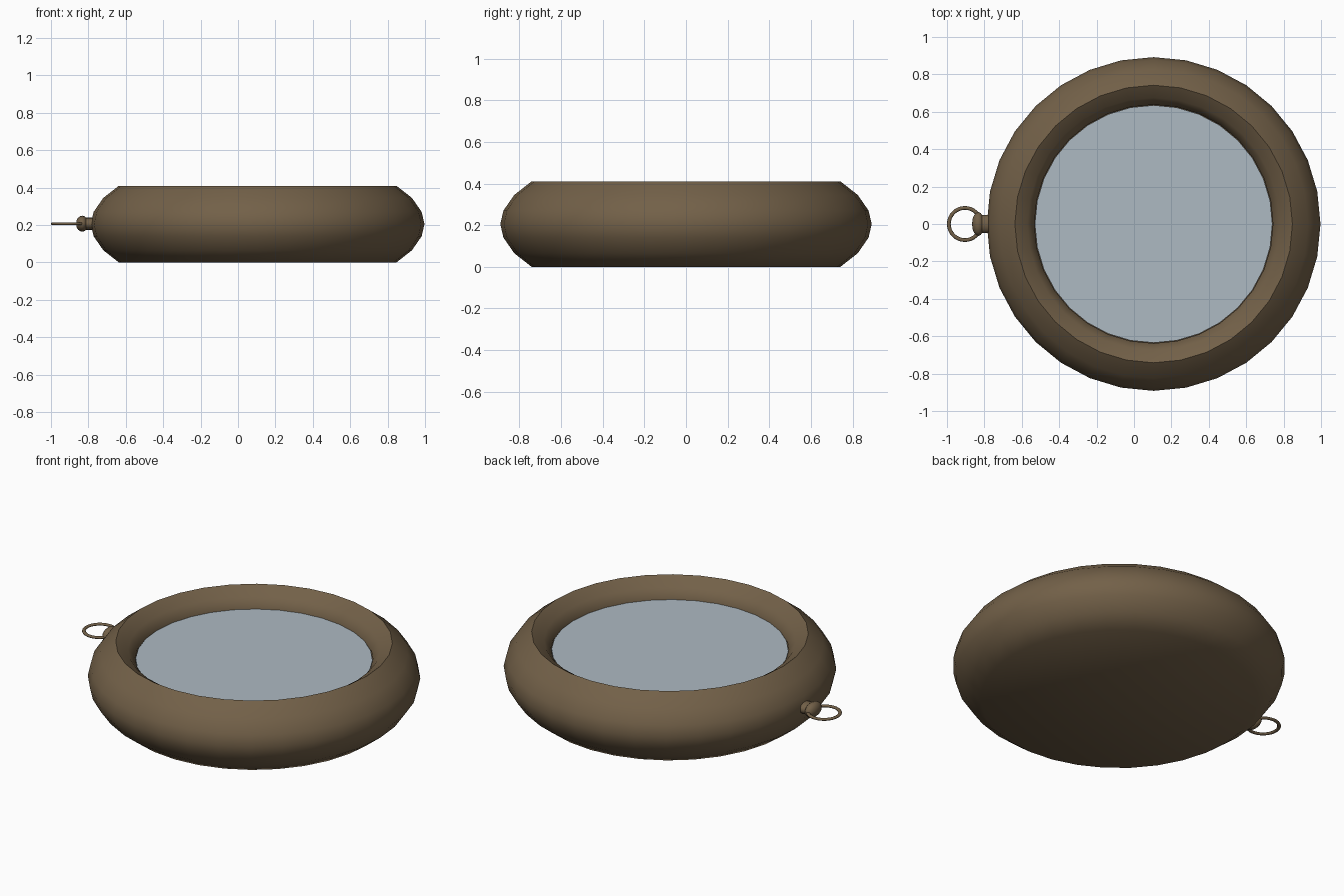
import bpy, math

if "Cube" in bpy.data.objects:
    bpy.data.objects.remove(bpy.data.objects["Cube"])

CX, MID = 0.105, 0.205   # case centre and mid height
SIDES = 32


def material(name, rgb):
    m = bpy.data.materials.new(name)
    m.diffuse_color = (*rgb, 1.0)
    m.use_nodes = True
    m.node_tree.nodes["Principled BSDF"].inputs["Base Color"].default_value = m.diffuse_color
    return m


brown = material("aged bronze", (0.17, 0.118, 0.065))
pale = material("pale glass", (0.42, 0.49, 0.545))


def lathe(name, profile, sides, mat, axis="Z", loc=(0, 0, 0), scale=(1, 1, 1), angle=60):
    """Revolve (radius, height) points; radius 0 makes a pole."""
    verts, faces, rings = [], [], []
    for r, h in profile:
        n = 1 if r == 0 else sides
        rings.append(range(len(verts), len(verts) + n))
        for i in range(n):
            a = 2 * math.pi * i / sides
            p = (r * math.cos(a), r * math.sin(a), h)
            if axis == "X":
                p = (p[2], p[0], p[1])
            verts.append(tuple(c * s + o for c, s, o in zip(p, scale, loc)))
    for a, b in zip(rings, rings[1:]):
        for i in range(sides):
            j = (i + 1) % sides
            if len(a) == 1:
                faces.append((a[0], b[j], b[i]))
            elif len(b) == 1:
                faces.append((a[i], a[j], b[0]))
            else:
                faces.append((a[i], a[j], b[j], b[i]))
    me = bpy.data.meshes.new(name)
    me.from_pydata(verts, [], faces)
    me.materials.append(mat)
    ob = bpy.data.objects.new(name, me)
    bpy.context.collection.objects.link(ob)
    smooth(ob, angle)
    return ob


def smooth(ob, angle):
    bpy.ops.object.select_all(action="DESELECT")
    ob.select_set(True)
    bpy.context.view_layer.objects.active = ob
    bpy.ops.object.shade_smooth_by_angle(angle=math.radians(angle))


# Rounded case: flat back, bulging side, sloping inner bezel, recessed floor
case_profile = [(0, 0), (0.742, 0), (0.825, 0.065), (0.877, 0.14), (0.892, MID),
                (0.877, 0.27), (0.825, 0.345), (0.742, 0.41),
                (0.675, 0.365), (0.638, 0.318), (0.638, 0.29), (0, 0.29)]
lathe("case", case_profile, SIDES, brown, loc=(CX, 0, 0))

# Glass dial cover
lathe("glass", [(0, 0.295), (0.635, 0.295), (0.635, 0.31), (0, 0.31)],
      SIDES, pale, loc=(CX, 0, 0), angle=30)

# Crown stem and flattened knob, pointing along -x
lathe("crown_stem", [(0, -0.83), (0.048, -0.83), (0.048, -0.74), (0, -0.74)],
      16, brown, "X", loc=(0, 0, 0.207), scale=(1, 1, 0.68), angle=40)
knob = [(0.064 * math.sin(math.pi * i / 8) if 0 < i < 8 else 0,
         -0.833 - 0.033 * math.cos(math.pi * i / 8)) for i in range(9)]
lathe("crown_knob", knob, 16, brown, "X", loc=(0, 0, 0.207), scale=(1, 1, 0.67))

# Hanging ring lying flat
bpy.ops.mesh.primitive_torus_add(location=(-0.904, 0, 0.207), major_radius=0.086,
                                 minor_radius=0.010, major_segments=32, minor_segments=10)
ring = bpy.context.object
ring.name = "hanging_ring"
ring.scale.z = 0.75
ring.data.materials.append(brown)
smooth(ring, 60)
